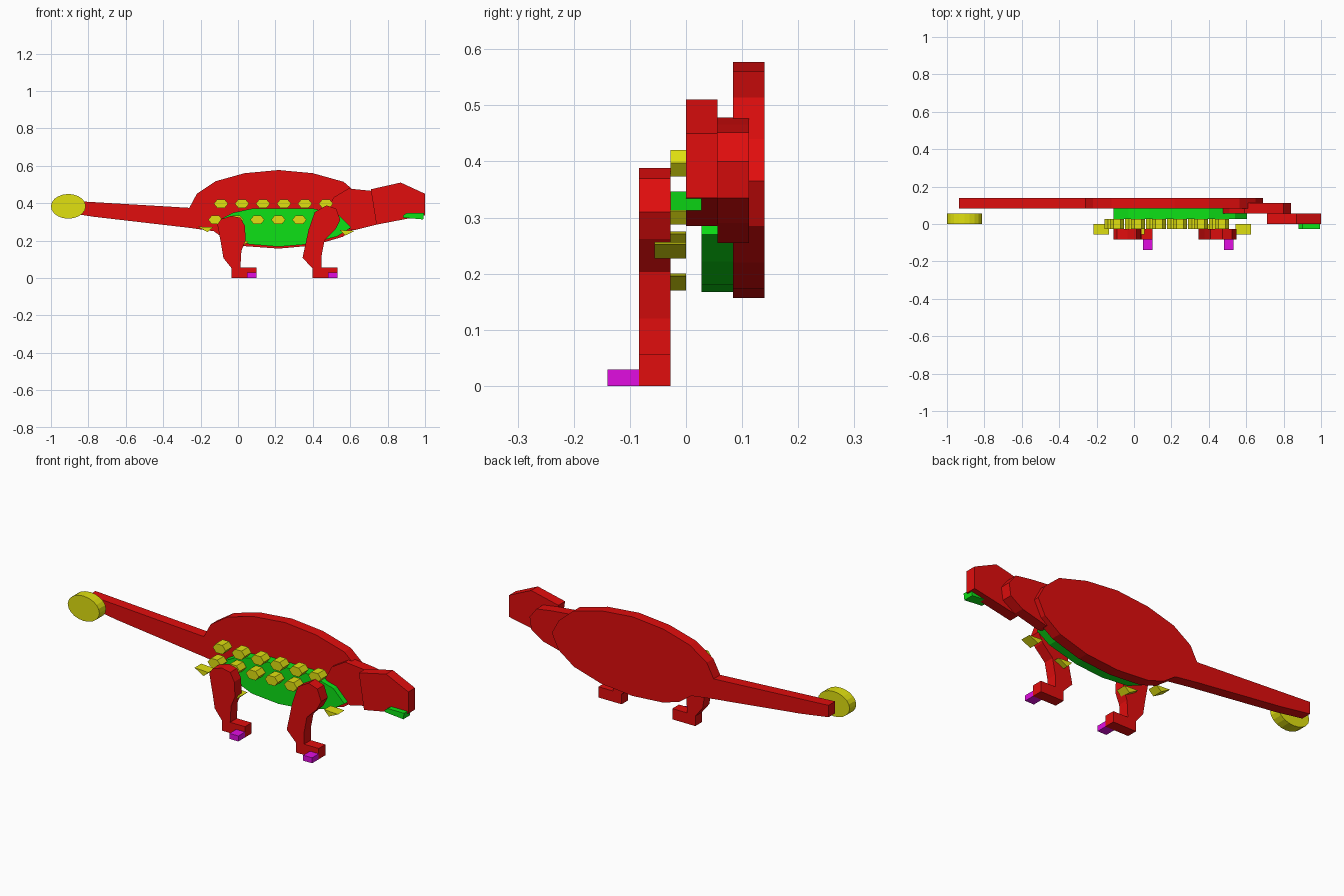
import bpy, bmesh, math

# flat colours
def material(name, rgb):
    m = bpy.data.materials.new(name)
    m.diffuse_color = (*rgb, 1)
    return m

RED = material("red", (0.75, 0.004, 0.004))
GREEN = material("green", (0.004, 0.75, 0.008))
YELLOW = material("yellow", (0.75, 0.75, 0.005))
MAGENTA = material("magenta", (0.75, 0.004, 0.75))

def slab(name, outline, layer, mat, depth=0.056):
    """Extrude an x-z outline along y, starting at the front of its layer."""
    bm = bmesh.new()
    face = bm.faces.new([bm.verts.new((x, layer, z)) for x, z in outline])
    ext = bmesh.ops.extrude_face_region(bm, geom=[face])
    moved = [g for g in ext["geom"] if isinstance(g, bmesh.types.BMVert)]
    bmesh.ops.translate(bm, verts=moved, vec=(0, depth, 0))
    bmesh.ops.recalc_face_normals(bm, faces=bm.faces)
    me = bpy.data.meshes.new(name)
    bm.to_mesh(me)
    bm.free()
    me.materials.append(mat)
    ob = bpy.data.objects.new(name, me)
    bpy.context.collection.objects.link(ob)
    return ob

def ellipse(cx, cz, rx, rz, n):
    return [(cx + rx * math.cos(2 * math.pi * i / n),
             cz + rz * math.sin(2 * math.pi * i / n)) for i in range(n)]

# back layer: shell and tail in one piece
slab("body_and_tail", [
    (-0.935, 0.415), (-0.26, 0.375), (-0.22, 0.45), (-0.12, 0.517),
    (0.035, 0.56), (0.217, 0.577), (0.40, 0.56), (0.565, 0.514),
    (0.65, 0.44), (0.69, 0.365), (0.65, 0.285), (0.56, 0.22),
    (0.40, 0.173), (0.217, 0.157), (0.035, 0.17), (-0.06, 0.20),
    (-0.13, 0.25), (-0.26, 0.268), (-0.77, 0.327), (-0.935, 0.352)],
    0.084, RED)

# neck plate with rounded ends
slab("neck", [
    (0.475, 0.36), (0.51, 0.43), (0.59, 0.478), (0.71, 0.466),
    (0.80, 0.452), (0.84, 0.40), (0.83, 0.335), (0.76, 0.29),
    (0.62, 0.255), (0.52, 0.285)], 0.056, RED)

# belly plate
slab("belly", [
    (-0.11, 0.305), (-0.03, 0.348), (0.08, 0.372), (0.40, 0.372),
    (0.54, 0.335), (0.605, 0.27), (0.53, 0.222), (0.37, 0.18),
    (0.217, 0.167), (0.06, 0.18), (-0.06, 0.23)], 0.028, GREEN)

# head, jaw and tail club
slab("head", [(0.71, 0.474), (0.87, 0.51), (1.0, 0.45), (1.0, 0.335),
              (0.74, 0.285)], 0.0, RED)
slab("jaw", [(0.88, 0.332), (0.90, 0.346), (0.995, 0.346), (0.99, 0.313),
             (0.885, 0.322)], -0.028, GREEN)
slab("tail_club", ellipse(-0.907, 0.383, 0.093, 0.066, 20), 0.0, YELLOW)

# two rows of six-sided armour studs
for row, (start, z) in enumerate([(-0.091, 0.397), (-0.121, 0.311)]):
    for i in range(6):
        slab(f"stud_{row}_{i}", ellipse(start + 0.1122 * i, z, 0.038, 0.0275, 6),
             -0.028, YELLOW)

# low spikes pointing down under the flank
for i, (x, top, tip) in enumerate([(-0.175, 0.275, 0.245), (0.015, 0.20, 0.17),
                                   (0.41, 0.20, 0.17), (0.585, 0.256, 0.227)]):
    lean = -0.012 if x < 0.2 else 0.012
    slab(f"low_spike_{i}", [(x - 0.041, top), (x + 0.041, top - 0.004),
                            (x - lean, tip)], -0.056, YELLOW)

# legs
slab("rear_leg", [
    (-0.11, 0.285), (-0.09, 0.315), (-0.035, 0.332), (0.013, 0.322),
    (0.037, 0.278), (0.041, 0.20), (0.018, 0.145), (0.013, 0.057),
    (0.10, 0.057), (0.10, 0.0), (-0.035, 0.0), (-0.035, 0.053),
    (-0.078, 0.107), (-0.09, 0.18)], -0.084, RED)
slab("front_leg", [
    (0.41, 0.352), (0.473, 0.388), (0.525, 0.37), (0.547, 0.31),
    (0.522, 0.262), (0.463, 0.203), (0.447, 0.12), (0.447, 0.057),
    (0.533, 0.057), (0.533, 0.0), (0.398, 0.0), (0.398, 0.053),
    (0.345, 0.107), (0.377, 0.257)], -0.084, RED)

# claws on the toes
for name, x in [("rear_claw", 0.048), ("front_claw", 0.481)]:
    slab(name, [(x, 0), (x + 0.052, 0), (x + 0.052, 0.029), (x, 0.029)],
         -0.14, MAGENTA)
